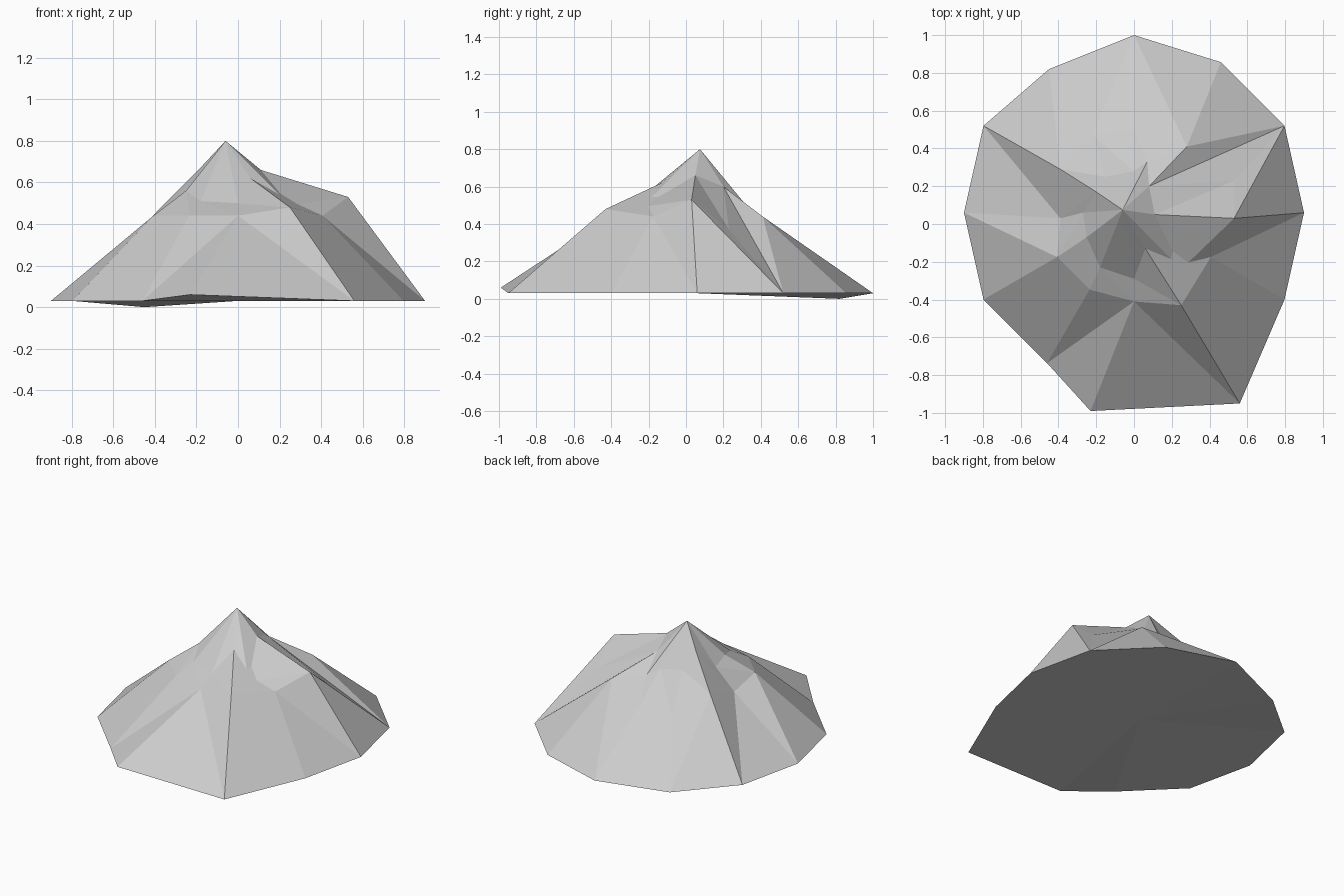
import bpy
import bmesh
from math import cos, sin, pi

# Remove the default cube only
default_cube = bpy.data.objects.get("Cube")
if default_cube:
    bpy.data.objects.remove(default_cube, do_unlink=True)

SIDES = 12
CENTRE_Y = 0.06


def make_material(name, colour):
    material = bpy.data.materials.new(name)
    material.use_nodes = True
    material.diffuse_color = colour
    material.node_tree.nodes["Principled BSDF"].inputs["Base Color"].default_value = colour
    return material


def ring(bm, radius, height, moved):
    """Regular ring of vertices, with some of them moved to shape the rock."""
    verts = []
    for i in range(SIDES):
        angle = 2 * pi * i / SIDES
        regular = (radius * cos(angle), CENTRE_Y + radius * sin(angle), height)
        verts.append(bm.verts.new(moved.get(i, regular)))
    return verts


def strip(bm, inner, outer, turned):
    """Triangles between two rings; 'turned' sectors use the other diagonal."""
    for i in range(SIDES):
        j = (i + 1) % SIDES
        a, b, c, d = inner[i], outer[i], outer[j], inner[j]
        if i in turned:
            triangles = ((a, b, c), (a, c, d))
        else:
            triangles = ((a, b, d), (b, c, d))
        for triangle in triangles:
            bm.faces.new(triangle)


bm = bmesh.new()

# Foot of the mountain
foot = ring(bm, 0.92, 0.03, {
    0: (0.9, 0.06, 0.03),
    3: (0, 1, 0.03),
    4: (-0.45, 0.82, 0),
    6: (-0.9, 0.06, 0.03),
    9: (-0.23, -0.99, 0.06),
    10: (0.56, -0.95, 0.03),
})

# Shoulders, with ridges pushed out and gullies pulled in
shoulder = ring(bm, 0.47, 0.44, {
    0: (0.53, 0.03, 0.53),
    1: (0.53, 0.23, 0.37),
    2: (0.28, 0.41, 0.44),
    3: (0, 0.5, 0.37),
    4: (-0.22, 0.47, 0.34),
    5: (-0.39, 0.29, 0.46),
    6: (-0.39, 0.03, 0.38),
    10: (0.25, -0.43, 0.48),
})

# Upper crags
crag = ring(bm, 0.24, 0.55, {
    0: (0.11, 0.05, 0.66),
    1: (0.08, 0.2, 0.6),
    2: (0.07, 0.33, 0.49),
    3: (0, 0.28, 0.53),
    4: (-0.15, 0.25, 0.55),
    5: (-0.2, 0.17, 0.65),
    6: (-0.27, 0.06, 0.53),
    7: (-0.25, -0.07, 0.56),
    8: (-0.18, -0.23, 0.51),
    9: (0, -0.29, 0.5),
    10: (0.06, -0.13, 0.62),
    11: (0.25, -0.24, 0.49),
})

peak = bm.verts.new((-0.06, 0.075, 0.8))
underside = bm.verts.new((0, CENTRE_Y, 0.03))

strip(bm, shoulder, foot, {0, 2, 9, 11})
strip(bm, crag, shoulder, set(range(SIDES)))
for i in range(SIDES):
    j = (i + 1) % SIDES
    bm.faces.new((peak, crag[i], crag[j]))
    bm.faces.new((underside, foot[j], foot[i]))

# Turn the edge across the deep gully so that it runs downhill
gully_edge = bm.edges.get((shoulder[1], shoulder[2]))
bmesh.utils.edge_rotate(gully_edge, False)
bmesh.ops.recalc_face_normals(bm, faces=bm.faces)

mesh = bpy.data.meshes.new("mountain")
bm.to_mesh(mesh)
bm.free()
mesh.materials.append(make_material("rock_grey", (0.6, 0.6, 0.6, 1)))
mountain = bpy.data.objects.new("mountain", mesh)
bpy.context.collection.objects.link(mountain)
